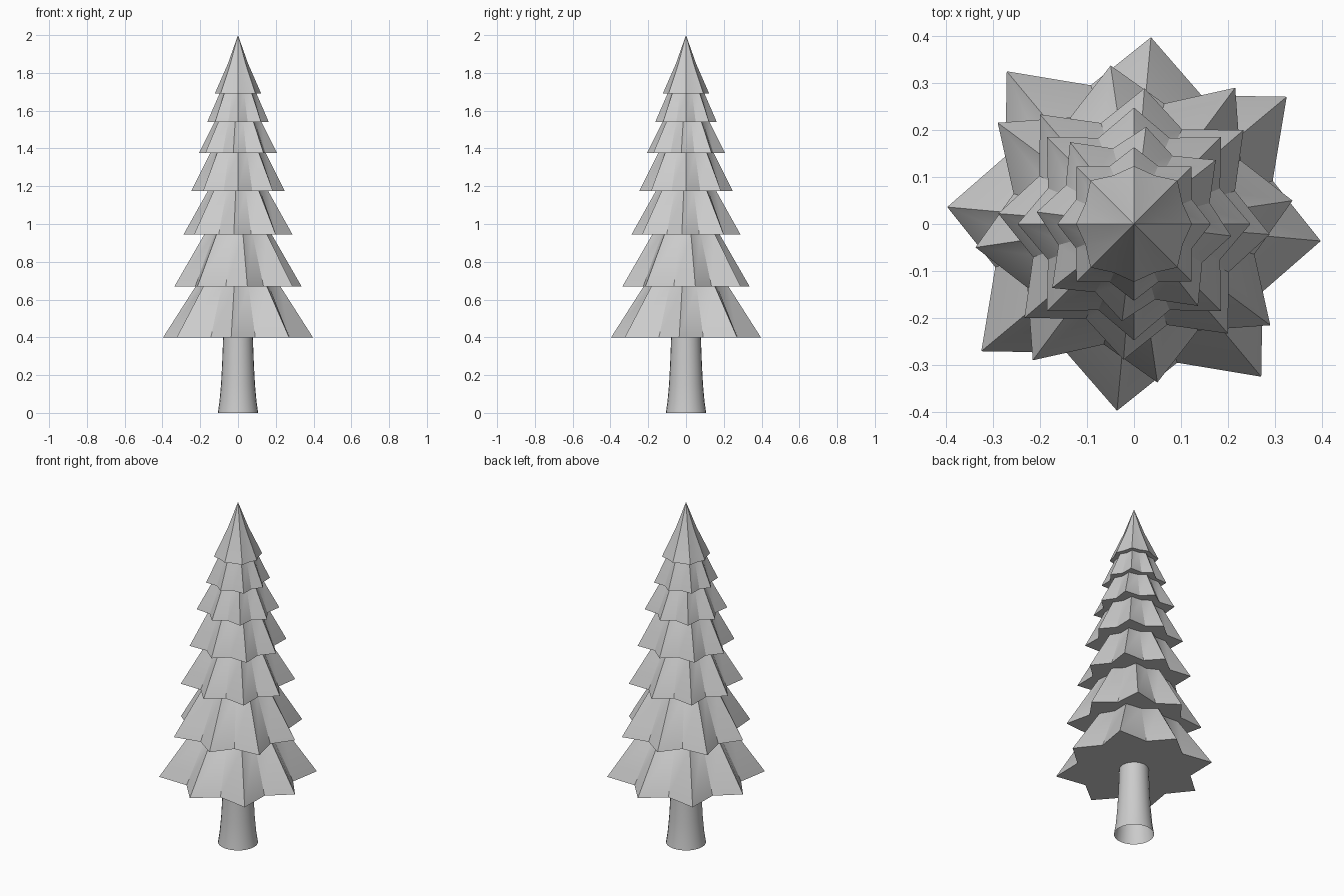
import bpy, bmesh
from math import sin, cos, pi, radians

if "Cube" in bpy.data.objects:
    bpy.data.objects.remove(bpy.data.objects["Cube"])


def loft(name, rings, bottom_cap=False, tip=None):
    """Skin a stack of equal-sized point rings, optionally ending in a tip."""
    bm = bmesh.new()
    loops = [[bm.verts.new(p) for p in ring] for ring in rings]
    n = len(loops[0])
    for a, b in zip(loops, loops[1:]):
        for i in range(n):
            j = (i + 1) % n
            bm.faces.new((a[i], a[j], b[j], b[i]))
    if tip is not None:
        t = bm.verts.new((0, 0, tip))
        for i in range(n):
            bm.faces.new((loops[-1][i], loops[-1][(i + 1) % n], t))
    if bottom_cap:
        bm.faces.new(loops[0][::-1])
    mesh = bpy.data.meshes.new(name)
    bm.to_mesh(mesh)
    bm.free()
    obj = bpy.data.objects.new(name, mesh)
    bpy.context.collection.objects.link(obj)
    bpy.ops.object.select_all(action='DESELECT')
    obj.select_set(True)
    bpy.context.view_layer.objects.active = obj
    bpy.ops.object.shade_smooth_by_angle(angle=radians(30))
    return obj


def circle(r, z, n=24):
    return [(r * cos(2 * pi * i / n), r * sin(2 * pi * i / n), z) for i in range(n)]


def star(r, z, turn, valley):
    """Eight-pointed outline; the diagonal points reach slightly further."""
    pts = []
    for i in range(16):
        k = valley if i % 2 else (1.06 if i % 4 == 2 else 1.0)
        a = radians(turn + 22.5 * i)
        pts.append((r * k * cos(a), r * k * sin(a), z))
    return pts


# Flared trunk, open underneath
trunk = [(0.107, 0), (0.098, 0.06), (0.090, 0.15), (0.084, 0.26), (0.078, 0.42)]
loft("trunk", [circle(r, z) for r, z in trunk])

# Foliage tiers: base height, point radius, turn, valley depth, radius at next tier, its height
tiers = [
    (0.40, 0.398, -5.2, 0.775, 0.225, 0.67),
    (0.67, 0.340, 8.4, 0.775, 0.180, 0.945),
    (0.945, 0.289, -4.4, 0.78, 0.160, 1.175),
    (1.175, 0.247, 0.0, 0.80, 0.148, 1.375),
    (1.375, 0.208, -7.0, 0.80, 0.125, 1.54),
    (1.54, 0.163, 0.0, 0.82, 0.098, 1.69),
    (1.69, 0.123, 0.0, 0.91, 0.053, 1.85),
]
for i, (z, r, turn, valley, r2, z2) in enumerate(tiers):
    last = i == len(tiers) - 1
    soft = valley + (1 - valley) * 0.25
    loft(f"foliage_tier_{i + 1}",
         [star(r, z, turn, valley), star(r2, z2, turn, soft)],
         bottom_cap=True, tip=2.0 if last else z2 + 0.2)
